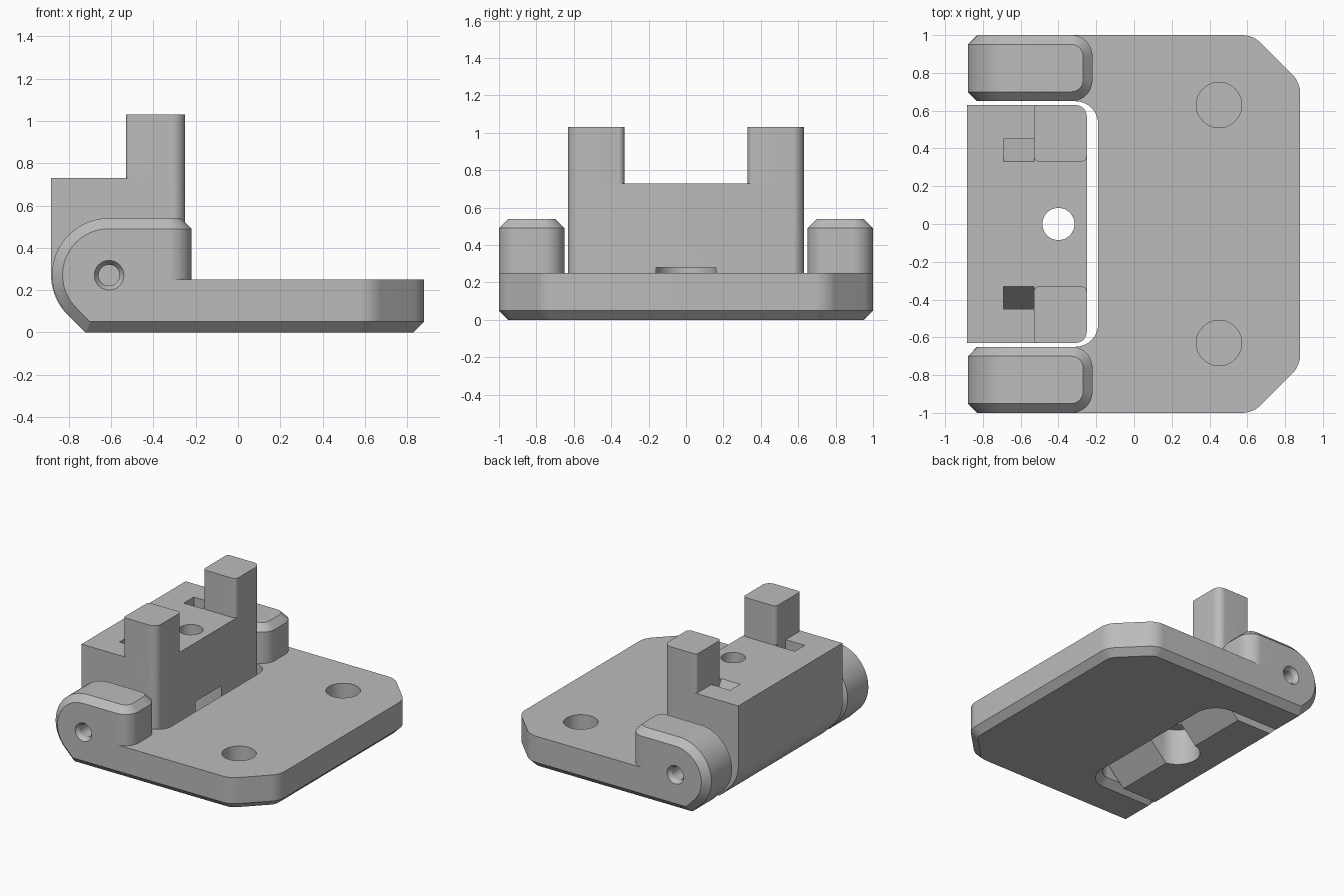
import bpy, bmesh, math
from mathutils import Vector

cube = bpy.data.objects.get("Cube")
if cube:
    bpy.data.objects.remove(cube, do_unlink=True)

grey = bpy.data.materials.new("plain grey")
grey.use_nodes = True
grey.diffuse_color = (0.5, 0.5, 0.5, 1)
grey.node_tree.nodes["Principled BSDF"].inputs["Base Color"].default_value = (0.5, 0.5, 0.5, 1)


def fillet(corners, segments=10):
    """Outline from (u, v, radius) corners, with rounded corners."""
    pts = []
    for i, (u, v, r) in enumerate(corners):
        c = Vector((u, v))
        if r == 0:
            pts.append(c)
            continue
        a = (Vector(corners[i - 1][:2]) - c).normalized()
        b = (Vector(corners[(i + 1) % len(corners)][:2]) - c).normalized()
        half = math.acos(max(-1, min(1, a.dot(b)))) / 2
        centre = c + (a + b).normalized() * r / math.sin(half)
        start = c + a * r / math.tan(half) - centre
        end = c + b * r / math.tan(half) - centre
        for k in range(segments + 1):
            pts.append(centre + start.lerp(end, k / segments).normalized() * r)
    return pts


def circle(u, v, r, n=48):
    return [Vector((u + r * math.cos(math.tau * k / n), v + r * math.sin(math.tau * k / n)))
            for k in range(n)]


def inset(pts, d):
    """Move an outline inwards by d with mitred corners."""
    n = len(pts)
    area = sum(pts[i - 1].x * pts[i].y - pts[i].x * pts[i - 1].y for i in range(n))
    sign = 1 if area > 0 else -1
    out = []
    for i, p in enumerate(pts):
        e1 = (p - pts[i - 1]).normalized()
        e2 = (pts[(i + 1) % n] - p).normalized()
        n1, n2 = Vector((-e1.y, e1.x)) * sign, Vector((-e2.y, e2.x)) * sign
        out.append(p + (n1 + n2) * d / (1 + n1.dot(n2)))
    return out


def loft(name, pts, levels, axis="z"):
    """Solid from an outline stacked along an axis at (height, inset) levels."""
    place = {"x": lambda p, h: (h, p.x, p.y),
             "y": lambda p, h: (p.x, h, p.y),
             "z": lambda p, h: (p.x, p.y, h)}[axis]
    bm = bmesh.new()
    rings = [[bm.verts.new(place(p, h)) for p in inset(pts, d)] for h, d in levels]
    n = len(pts)
    for lo, hi in zip(rings, rings[1:]):
        for i in range(n):
            bm.faces.new((lo[i - 1], lo[i], hi[i], hi[i - 1]))
    bm.faces.new(rings[0])
    bm.faces.new(rings[-1])
    bmesh.ops.recalc_face_normals(bm, faces=bm.faces)
    mesh = bpy.data.meshes.new(name)
    bm.to_mesh(mesh)
    bm.free()
    mesh.materials.append(grey)
    obj = bpy.data.objects.new(name, mesh)
    bpy.context.collection.objects.link(obj)
    return obj


def activate(obj):
    bpy.ops.object.select_all(action="DESELECT")
    obj.select_set(True)
    bpy.context.view_layer.objects.active = obj


def boolean(obj, other, operation="DIFFERENCE"):
    other.hide_render = True
    activate(obj)
    mod = obj.modifiers.new("cut", "BOOLEAN")
    mod.operation = operation
    mod.solver = "EXACT"
    mod.object = other
    bpy.ops.object.modifier_apply(modifier=mod.name)
    bpy.data.objects.remove(other, do_unlink=True)


parts = []

# Base plate: notched, clipped corners, chamfered underside
plate = loft("base_plate", fillet([
    (-0.5, -1, 0), (0.63, -1, 0.145), (0.88, -0.75, 0.145), (0.88, 0.75, 0.145),
    (0.63, 1, 0.145), (-0.5, 1, 0), (-0.5, 0.65, 0), (-0.19, 0.65, 0.12),
    (-0.19, -0.65, 0.12), (-0.5, -0.65, 0)]),
    [(0, 0.05), (0.05, 0), (0.25, 0)])
parts.append(plate)

# Hinge block: side profile trimmed by a rounded plan
block = loft("hinge_block", fillet([
    (-0.724, 0, 0), (-0.43, 0, 0), (-0.1, 0.33, 0), (-0.1, 0.73, 0),
    (-0.885, 0.73, 0), (-0.885, 0.161, 0.27)]), [(-0.8, 0), (0.8, 0)], "y")
plan = loft("block_plan", fillet([
    (-1.2, -0.63, 0), (-0.25, -0.63, 0.06), (-0.25, 0.63, 0.06), (-1.2, 0.63, 0)]),
    [(-0.2, 0), (1, 0)])
boolean(block, plan, "INTERSECT")

# Screw hole and the open recess below it
recess = fillet([(-0.56, -0.16, 0.159), (0, -0.16, 0), (0, 0.16, 0), (-0.56, 0.16, 0.159)])
boolean(block, loft("recess_cutter", recess, [(-0.1, 0), (0.28, 0)]))
boolean(block, loft("screw_cutter", circle(-0.4, 0, 0.085), [(0.2, 0), (0.9, 0)]))
parts.append(block)

for side, s in (("left", 1), ("right", -1)):
    # Blind round pocket in the plate
    boolean(plate, loft("pocket_cutter", circle(0.45, s * 0.63, 0.12), [(0.05, 0), (0.4, 0)]))

    # Sloping slot in the block top
    wedge = [Vector((s * y, z)) for y, z in
             ((0.33, 0.8), (0.33, 0.73), (0.45, 0.5), (0.45, 0.8))]
    boolean(block, loft("slot_cutter", wedge, [(-0.69, 0), (-0.53, 0)], "x"))

    # Upright post
    parts.append(loft(side + "_post", fillet([
        (-0.53, s * 0.33, 0.03), (-0.25, s * 0.33, 0.03),
        (-0.25, s * 0.63, 0.06), (-0.53, s * 0.63, 0.02)]), [(0.68, 0), (1.03, 0)]))

    # Hinge ear: rounded knuckle with a countersunk pin hole
    ear = loft(side + "_ear", fillet([
        (-0.72, 0, 0), (-0.4, 0, 0), (-0.4, 0.54, 0),
        (-0.88, 0.54, 0.268), (-0.88, 0.16, 0.268)], 14),
        [(s * 0.65, 0.05), (s * 0.7, 0), (s * 0.95, 0), (s * 1, 0.05)], "y")
    boolean(ear, loft("pin_cutter", circle(-0.61, 0.27, 0.07, 32),
                      [(s * 0.6, 0.02), (s * 0.97, 0.02), (s * 1.03, -0.02)], "y"))
    parts.append(ear)

    # Rounded inner end of the ear
    parts.append(loft(side + "_ear_end", fillet([
        (-0.5, s * 0.65, 0), (-0.5, s * 1, 0), (-0.22, s * 1, 0.11), (-0.22, s * 0.65, 0.11)]),
        [(0.2, 0), (0.49, 0), (0.54, 0.05)]))

for part in parts:
    activate(part)
    bpy.ops.object.shade_smooth_by_angle(angle=math.radians(25))
